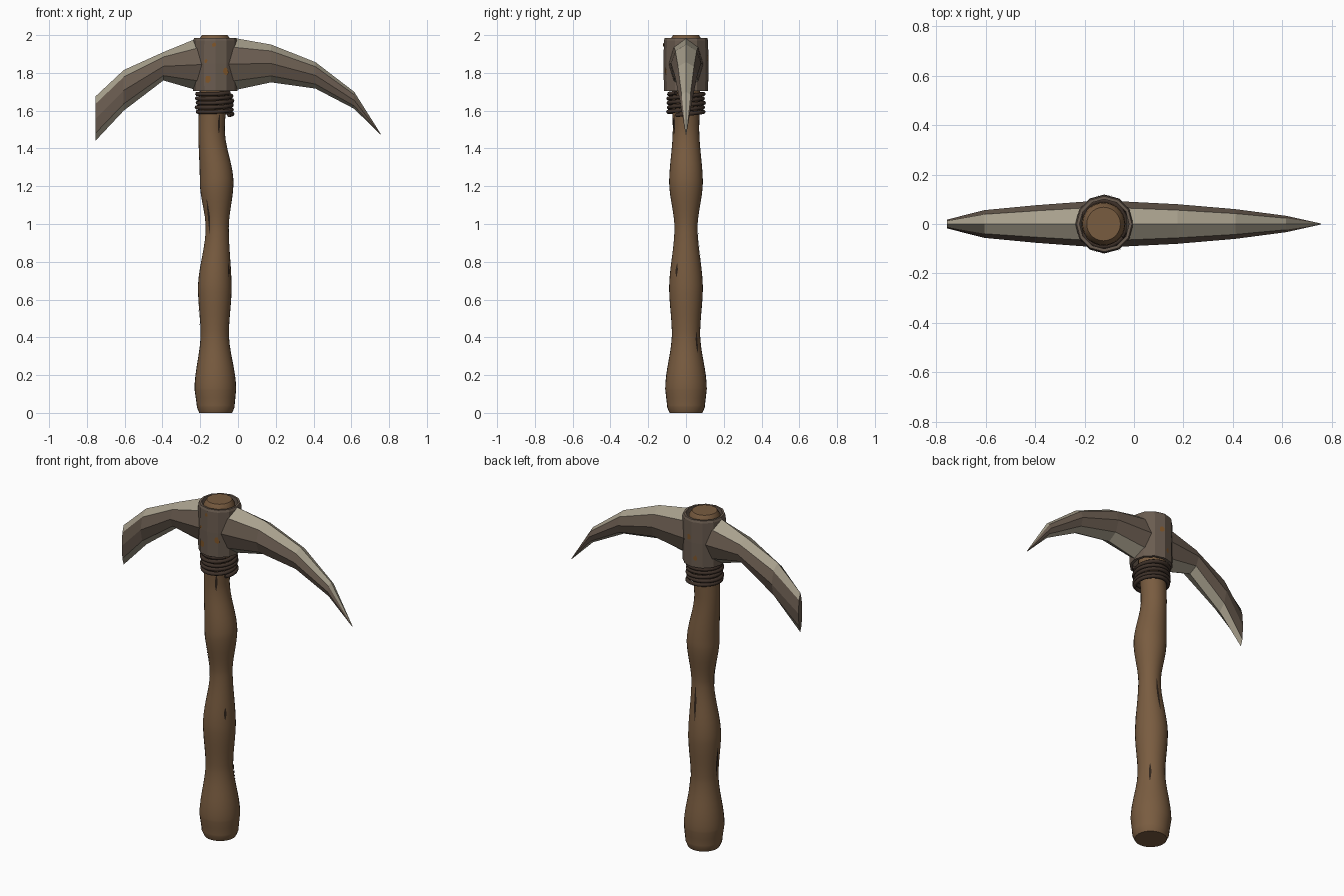
import bpy, bmesh, math, random
from mathutils import Vector
from mathutils.bvhtree import BVHTree

if "Cube" in bpy.data.objects:
    bpy.data.objects.remove(bpy.data.objects["Cube"])

random.seed(4)
CX = -0.12          # handle axis


def material(name, rgb):
    m = bpy.data.materials.new(name)
    lin = [((c / 255 + 0.055) / 1.055) ** 2.4 for c in rgb]
    m.diffuse_color = (*lin, 1)
    m.use_nodes = True
    m.node_tree.nodes["Principled BSDF"].inputs["Base Color"].default_value = m.diffuse_color
    return m


WOOD = material("brown wood", (121, 92, 64))
IRON = material("dark iron", (106, 92, 80))
EDGE = material("worn pale iron", (168, 160, 141))
RUST = material("rust", (128, 86, 42))
WIRE = material("dark wire", (62, 49, 41))
CRACK = material("wood crack", (48, 36, 27))


def finish(bm, name, mats, smooth=False):
    bmesh.ops.recalc_face_normals(bm, faces=bm.faces)
    me = bpy.data.meshes.new(name)
    bm.to_mesh(me)
    ob = bpy.data.objects.new(name, me)
    bpy.context.collection.objects.link(ob)
    for m in mats:
        me.materials.append(m)
    if smooth:
        bpy.ops.object.select_all(action='DESELECT')
        ob.select_set(True)
        bpy.context.view_layer.objects.active = ob
        bpy.ops.object.shade_smooth_by_angle(angle=math.radians(50))
    return ob


def loft(bm, rings, caps=True):
    """Bridge closed rings of points; returns faces grouped by side index."""
    vs = [[bm.verts.new(p) for p in r] for r in rings]
    n = len(vs[0])
    sides = [[] for _ in range(n)]
    for a, b in zip(vs, vs[1:]):
        for i in range(n):
            j = (i + 1) % n
            sides[i].append(bm.faces.new((a[i], a[j], b[j], b[i])))
    if caps:
        bm.faces.new(vs[0])
        bm.faces.new(vs[-1])
    return sides


# Handle: wavy turned shaft, keys are (z, centre x, radius)
KEYS = [(0, -.118, .087), (.03, -.118, .1), (.13, -.12, .11), (.42, -.123, .075),
        (.66, -.123, .089), (.98, -.11, .061), (1.22, -.113, .089), (1.5, -.14, .07),
        (1.75, -.127, .075), (1.93, -.123, .088), (1.975, -.123, .085), (2.0, -.123, .068)]


def shaft(z):
    for a, b in zip(KEYS, KEYS[1:]):
        if z <= b[0]:
            t = (z - a[0]) / (b[0] - a[0])
            t = t * t * (3 - 2 * t)
            return a[1] + (b[1] - a[1]) * t, a[2] + (b[2] - a[2]) * t
    return KEYS[-1][1:]


def circle(cx, r, z, n):
    return [(cx + r * math.cos(2 * math.pi * i / n), r * math.sin(2 * math.pi * i / n), z)
            for i in range(n)]


heights = sorted({k[0] for k in KEYS} | {i * 0.04 for i in range(1, 49)})
bm = bmesh.new()
loft(bm, [circle(*shaft(z), z, 28) for z in heights])
finish(bm, "handle", [WOOD], True)

# Collar: hollow twelve-sided socket
bm = bmesh.new()
collar = [(.117, 1.705), (.119, 1.85), (.117, 1.972), (.112, 1.985), (.1, 1.985), (.1, 1.705)]
loft(bm, [circle(CX, r, z, 12) for r, z in collar + collar[:1]], caps=False)
bmesh.ops.remove_doubles(bm, verts=bm.verts, dist=1e-5)
trees = [BVHTree.FromBMesh(bm)]
finish(bm, "collar", [IRON])


# Blades: eight-sided sections (x, top z, bottom z, half width)
def blade(name, side, sections):
    bm = bmesh.new()
    rings = []
    for k, (x, top, bot, w) in enumerate(sections):
        h, mid = top - bot, (top + bot) / 2
        prof = [(0, top), (.7 * w, top - .17 * h), (w, mid), (.7 * w, bot + .17 * h),
                (0, bot), (-.7 * w, bot + .17 * h), (-w, mid), (-.7 * w, top - .17 * h)]
        ring = []
        for y, z in prof:
            # the root follows the round collar
            px = CX + side * math.sqrt(.109 ** 2 - y * y) if k == 0 else x
            ring.append((px, y, z))
        rings.append(ring)
    sides = loft(bm, rings)
    for i in (0, 3, 4, 7):                # pale bevels along top and bottom
        for f in sides[i]:
            f.material_index = 1
    trees.append(BVHTree.FromBMesh(bm))
    finish(bm, name, [IRON, EDGE])


blade("adze_blade", -1, [(-.23, 1.978, 1.712, .092), (-.395, 1.91, 1.76, .076),
                         (-.605, 1.815, 1.60, .056), (-.755, 1.675, 1.44, .018)])
blade("pick_blade", 1, [(0, 1.983, 1.71, .092), (.175, 1.95, 1.75, .08),
                        (.41, 1.857, 1.717, .06), (.615, 1.70, 1.61, .033),
                        (.755, 1.478, 1.472, .002)])

# Binding wire: five tilted coils below the collar
cu = bpy.data.curves.new("wire_path", 'CURVE')
cu.dimensions = '3D'
cu.bevel_depth = .011
cu.bevel_resolution = 2
cu.use_fill_caps = True
sp = cu.splines.new('POLY')
TURNS, STEPS = 5, 24
sp.points.add(TURNS * STEPS)
for i, p in enumerate(sp.points):
    a = 2 * math.pi * i / STEPS - .6
    r = .092 + .003 * math.sin(i * .37)
    p.co = (CX - .004 + r * math.cos(a), r * math.sin(a),
            1.58 + .118 * i / (TURNS * STEPS) + .006 * math.sin(a), 1)
tmp = bpy.data.objects.new("wire_path", cu)
bpy.context.collection.objects.link(tmp)
bpy.context.view_layer.update()
me = bpy.data.meshes.new_from_object(tmp.evaluated_get(bpy.context.evaluated_depsgraph_get()))
bpy.data.objects.remove(tmp)
me.materials.clear()
me.materials.append(WIRE)
bpy.context.collection.objects.link(bpy.data.objects.new("binding_wire", me))

# Wood cracks: thin slivers on the shaft (angle in degrees, low z, high z)
bm = bmesh.new()
for deg, z0, z1 in [(-58, 1.48, 1.58), (-130, .95, 1.13), (178, .43, .61),
                    (88, .77, .97), (-35, .72, .79), (45, .32, .43)]:
    a = math.radians(deg)
    out, tan = Vector((math.cos(a), math.sin(a), 0)), Vector((-math.sin(a), math.cos(a), 0))
    edge = [[], []]
    for k in range(7):
        z = z0 + (z1 - z0) * k / 6
        cx, r = shaft(z)
        w = .001 + .006 * math.sin(math.pi * k / 6)
        base = Vector((cx, 0, z)) + out * (r + .003)
        for s in (0, 1):
            edge[s].append(bm.verts.new(base + tan * w * (2 * s - 1)))
    for k in range(6):
        bm.faces.new((edge[0][k], edge[1][k], edge[1][k + 1], edge[0][k + 1]))
finish(bm, "wood_cracks", [CRACK])

# Rust: small ragged flakes laid on the metal, front (-1) and back (1)
bm = bmesh.new()
for x, z, side, size in [(-.33, 1.89, -1, .022), (-.125, 1.95, -1, .018), (-.16, 1.77, -1, .026),
                         (-.065, 1.81, -1, .024), (-.17, 1.86, -1, .014), (-.1, 1.88, 1, .022),
                         (-.28, 1.82, 1, .022), (-.14, 1.76, 1, .02), (.08, 1.86, 1, .018)]:
    best = None
    for t in trees:
        hit, nrm, _, d = t.ray_cast(Vector((x, side, z)), Vector((0, -side, 0)))
        if hit and (best is None or d < best[2]):
            best = (hit, nrm, d)
    if best:
        n = best[1] if best[1].y * side > 0 else -best[1]
        u = n.cross(Vector((0, 0, 1))).normalized()
        v = n.cross(u)
        pts = []
        for i in range(7):
            a, r = i * math.tau / 7, size * random.uniform(.5, 1)
            pts.append(bm.verts.new(best[0] + n * .003 + u * r * .8 * math.cos(a) + v * r * math.sin(a)))
        bm.faces.new(pts)
finish(bm, "rust_flakes", [RUST])
